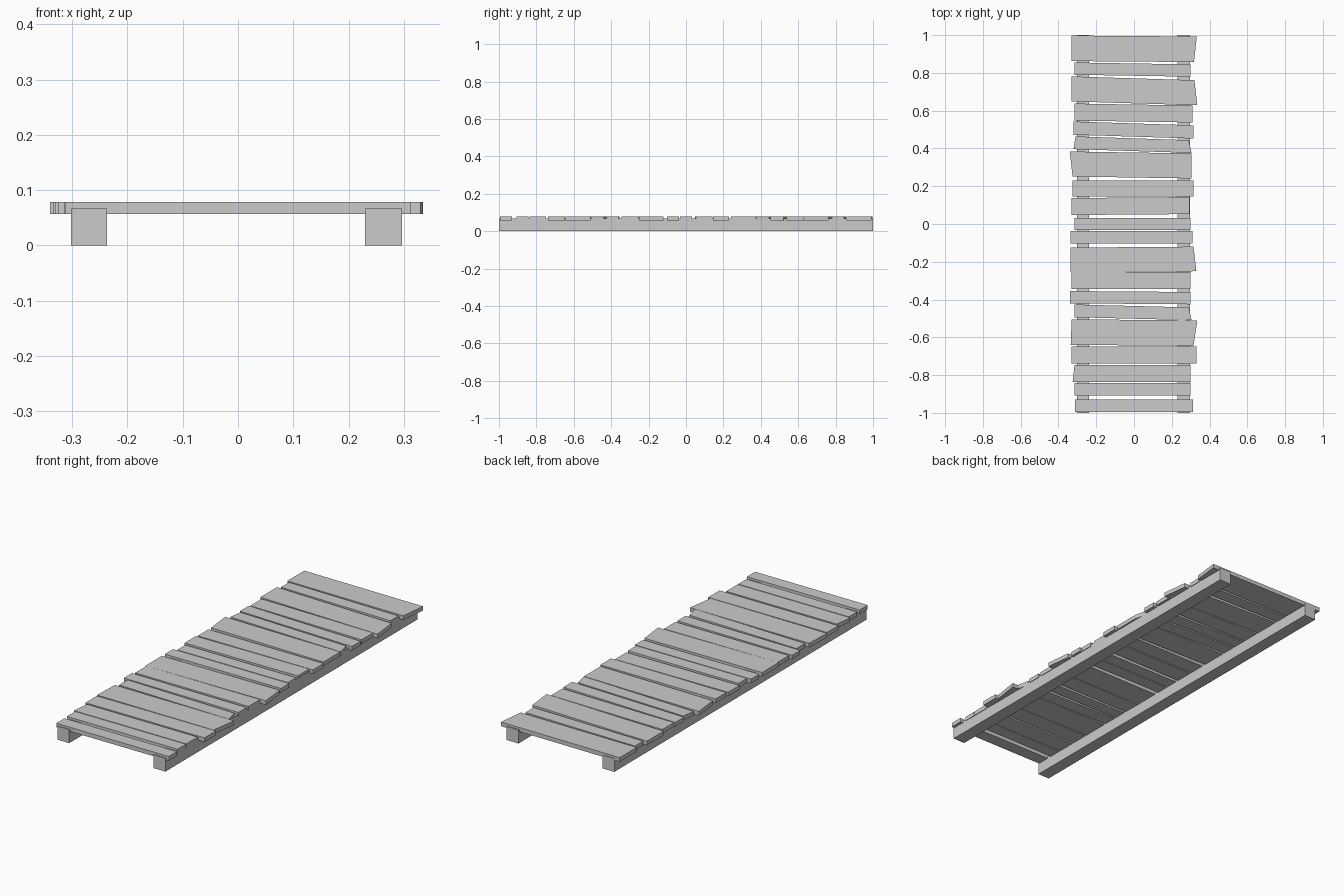
import bpy
import bmesh

STEP = 0.005           # layout unit for the planks
PLANK_BOTTOM, PLANK_TOP = 0.057, 0.078
RAIL_TOP = 0.067

default_cube = bpy.data.objects.get("Cube")
if default_cube:
    bpy.data.objects.remove(default_cube, do_unlink=True)

# Single plain grey for the whole walkway
grey = bpy.data.materials.new("plain_grey")
grey.use_nodes = True
grey_colour = (0.6, 0.6, 0.6, 1)
grey.diffuse_color = grey_colour
shader = grey.node_tree.nodes["Principled BSDF"]
shader.inputs["Base Color"].default_value = grey_colour
shader.inputs["Roughness"].default_value = 0.8


def add_slab(name, outline, bottom, top):
    """Extrude a flat outline upwards into a solid board."""
    bm = bmesh.new()
    base = bm.faces.new([bm.verts.new((x, y, bottom)) for x, y in outline])
    extruded = bmesh.ops.extrude_face_region(bm, geom=[base], use_keep_orig=True)
    raised = [g for g in extruded["geom"] if isinstance(g, bmesh.types.BMVert)]
    bmesh.ops.translate(bm, vec=(0, 0, top - bottom), verts=raised)
    bmesh.ops.recalc_face_normals(bm, faces=bm.faces)
    mesh = bpy.data.meshes.new(name)
    bm.to_mesh(mesh)
    bm.free()
    mesh.materials.append(grey)
    board = bpy.data.objects.new(name, mesh)
    bpy.context.collection.objects.link(board)
    return board


def add_plank(number, y, width, drop, left, right, flare_left=0, flare_right=0):
    """Uneven plank: drop slants it along x, each flare widens the back corner."""
    half, tilt = width / 2, drop / 2
    outline = [
        (-left + flare_left, y - half + tilt),
        (right - flare_right, y - half - tilt),
        (right + flare_right, y + half - tilt),
        (-left - flare_left, y + half + tilt),
    ]
    scaled = [(px * STEP, py * STEP) for px, py in outline]
    add_slab(f"plank_{number}", scaled, PLANK_BOTTOM, PLANK_TOP)


# Two long support rails under the deck
for name, inner, outer in (("right_rail", -0.237, -0.302), ("left_rail", 0.23, 0.297)):
    add_slab(name, [(inner, -1), (outer, -1), (outer, 1), (inner, 1)], 0, RAIL_TOP)

# Deck planks from back to front:
# y, width, drop, reach to -x, reach to +x, then optional flares
planks = [
    (185.5, 27, 1, 66, 65, 0, 1.5),
    (163.5, 13, 2, 63, 60),
    (141, 26.5, 4, 66, 65.5, 0, -1.5),
    (117.5, 18, 2, 63, 62),
    (99.5, 14, 4, 64, 63),
    (84, 13.5, 4, 63, 59.5, -1, -1.5),
    (62.5, 26.5, 2, 66.5, 61, 1.5),
    (37.5, 17, 0, 65, 63),
    (19, 18, -1, 66, 59),
    (0, 13, 0, 63, 60),
    (-14, 13, 0, 67, 62),
    (-37.5, 26, -1, 67, 64.5, 0, -1.5),
    (-60, 18, 0, 66, 60),
    (-78, 13, 1, 68, 60),
    (-93.5, 13.5, 3, 63, 59.5, 0, -1.5),
    (-115, 27, 1, 66.5, 65, -0.5, 2),
    (-138.5, 18, 0, 66, 66),
    (-158.5, 18, 0, 64, 60, -1),
    (-175, 13, 0, 63, 60),
    (-192.5, 13, 0, 62.5, 62.5),
]
for number, plank in enumerate(planks, 1):
    add_plank(number, *plank)
